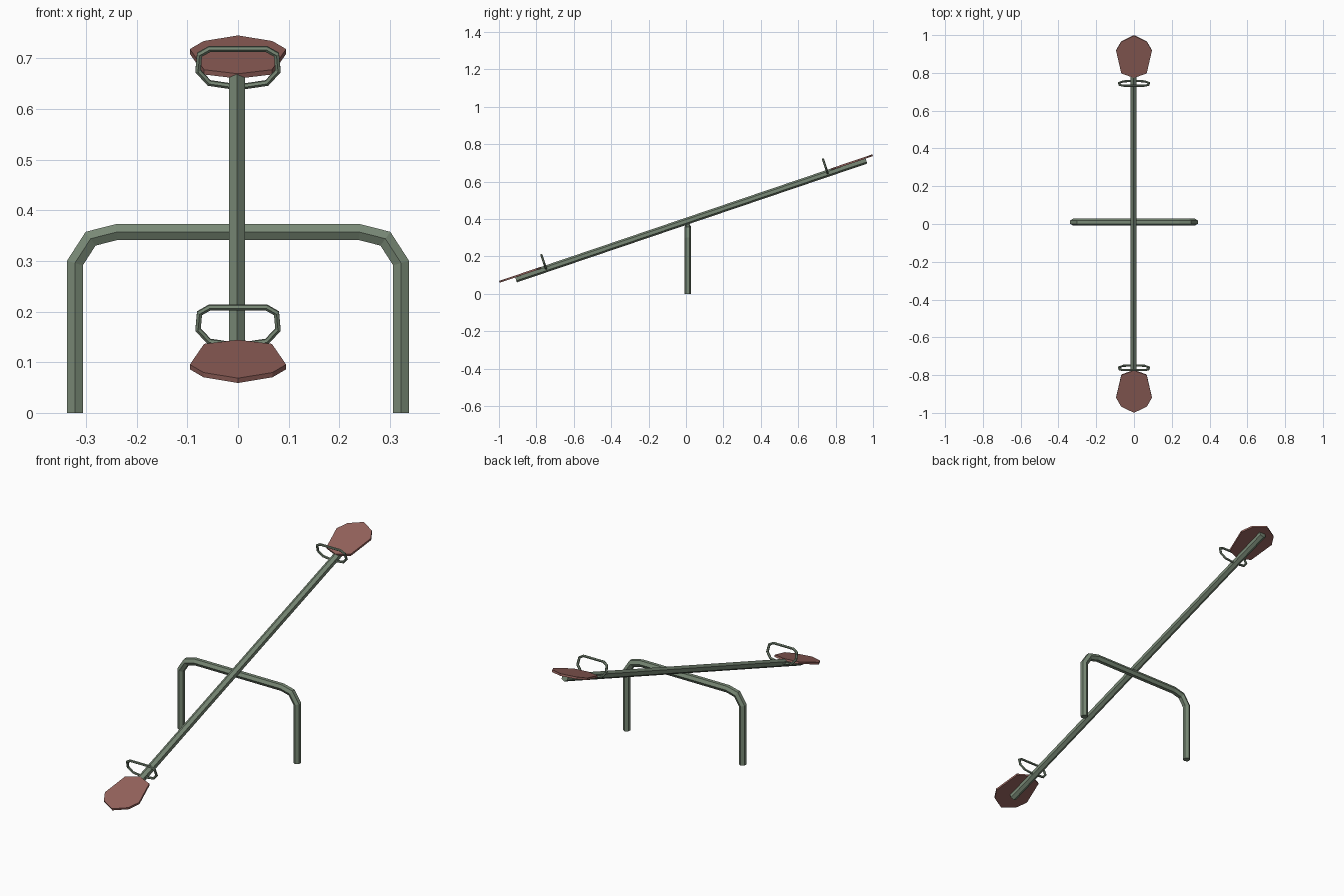
import bpy, bmesh, math
from mathutils import Vector, Matrix

if "Cube" in bpy.data.objects:
    bpy.data.objects.remove(bpy.data.objects["Cube"])


def material(name, rgb):
    m = bpy.data.materials.new(name)
    m.diffuse_color = (*rgb, 1)
    m.use_nodes = True
    m.node_tree.nodes["Principled BSDF"].inputs["Base Color"].default_value = m.diffuse_color
    return m


GREEN = material("grey green paint", (0.19, 0.25, 0.18))
RED = material("dull red", (0.30, 0.125, 0.108))

# Tilted frame of the plank: y runs along the beam, z is normal to it
TILT = Matrix.Translation((0, 0, 0.387)) @ Matrix.Rotation(math.radians(18.73), 4, 'X')


def finish(name, bm, mat, matrix=Matrix.Identity(4)):
    bmesh.ops.transform(bm, matrix=matrix, verts=bm.verts)
    bmesh.ops.recalc_face_normals(bm, faces=bm.faces)
    me = bpy.data.meshes.new(name)
    bm.to_mesh(me)
    bm.free()
    me.materials.append(mat)
    ob = bpy.data.objects.new(name, me)
    bpy.context.collection.objects.link(ob)
    return ob


def tube(name, path, binormal, radius, closed=False, phase=0, matrix=Matrix.Identity(4)):
    """Six-sided tube with mitred corners along a planar path."""
    pts = [Vector(p) for p in path]
    b = Vector(binormal)
    n = len(pts)
    bm = bmesh.new()
    rings = []
    for i, p in enumerate(pts):
        prev = pts[i - 1] if (i or closed) else None
        nxt = pts[(i + 1) % n] if (i < n - 1 or closed) else None
        d_out = (nxt - p).normalized() if nxt else (p - prev).normalized()
        d_in = (p - prev).normalized() if prev else d_out
        side = b.cross((d_in + d_out).normalized())
        side /= side.dot(b.cross(d_in))
        rings.append([bm.verts.new(p + radius * (b * math.cos(a) + side * math.sin(a)))
                      for a in (phase + k * math.pi / 3 for k in range(6))])
    for i in range(n if closed else n - 1):
        r, s = rings[i], rings[(i + 1) % n]
        for k in range(6):
            j = (k + 1) % 6
            bm.faces.new((r[k], r[j], s[j], s[k]))
    if not closed:
        bm.faces.new(rings[0])
        bm.faces.new(rings[-1])
    return finish(name, bm, GREEN, matrix)


# Arched support frame
half = [(0.322, 0), (0.322, 0.296), (0.291, 0.344), (0.24, 0.357)]
arch = half + [(-x, z) for x, z in reversed(half)]
tube("support_frame", [(x, 0.01, z) for x, z in arch], (0, 1, 0), 0.018)

# Tilted beam
tube("beam", [(-0.002, -0.961, 0), (-0.002, 1.017, 0)], (1, 0, 0), 0.0185,
     phase=math.pi / 2, matrix=TILT)

# Handle and seat at each end
grip = [(0.012, 0.001), (0.057, 0.008), (0.079, 0.033), (0.076, 0.067), (0.056, 0.079)]
loop = grip + [(-x, z) for x, z in reversed(grip)]
outline = [(0, 1.054), (0.068, 1.019), (0.095, 0.97), (0.067, 0.843), (0, 0.818),
           (-0.067, 0.843), (-0.095, 0.97), (-0.068, 1.019)]
for label, s in (("upper", 1), ("lower", -1)):
    tube(label + "_handle", [(x, s * 0.795 + 0.005, z) for x, z in loop],
         (0, 1, 0), 0.006, closed=True, matrix=TILT)
    bm = bmesh.new()
    face = bm.faces.new([bm.verts.new((x, s * y + 0.005, 0.0094)) for x, y in outline])
    ext = bmesh.ops.extrude_face_region(bm, geom=[face], use_keep_orig=True)
    bmesh.ops.translate(bm, vec=(0, 0, 0.01),
                        verts=[v for v in ext["geom"] if isinstance(v, bmesh.types.BMVert)])
    finish(label + "_seat", bm, RED, TILT)
